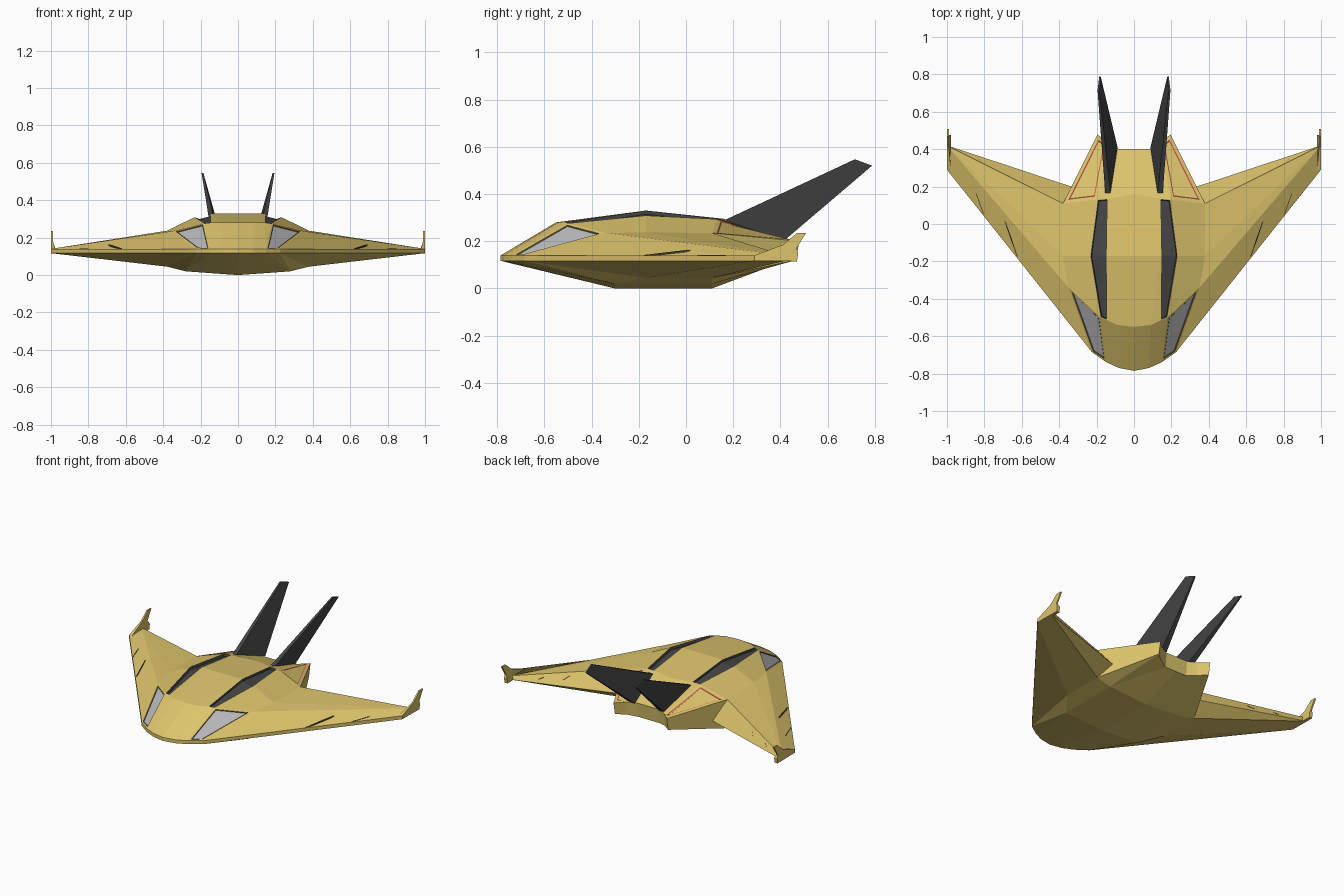
import bpy, bmesh
from mathutils import Vector
from mathutils.bvhtree import BVHTree

if "Cube" in bpy.data.objects:
    bpy.data.objects.remove(bpy.data.objects["Cube"])


def material(name, rgb):
    m = bpy.data.materials.new(name)
    m.diffuse_color = (*rgb, 1)
    m.use_nodes = True
    m.node_tree.nodes["Principled BSDF"].inputs["Base Color"].default_value = m.diffuse_color
    return m


gold = material("gold_paint", (0.72, 0.55, 0.15))
dark = material("dark_grey", (0.06, 0.06, 0.06))
red = material("red_trim", (0.65, 0.12, 0.08))
glass = material("window_grey", (0.5, 0.5, 0.52))
seam = material("seam_brown", (0.1, 0.08, 0.03))


def finish(bm, name, mats):
    me = bpy.data.meshes.new(name)
    bm.to_mesh(me)
    for m in mats:
        me.materials.append(m)
    ob = bpy.data.objects.new(name, me)
    bpy.context.collection.objects.link(ob)
    return ob


# Right half of the hull: named corner points
upper = {
    "P0": (0, -.785, .14), "P1": (.08, -.77, .14), "P2": (.15, -.738, .14), "P3": (.225, -.685, .14),
    "Wf": (1, .29, .14), "Wt": (1, .42, .14),
    "Q0": (0, -.55, .28), "Q1": (.09, -.54, .28), "Q2": (.143, -.515, .28), "R": (.18, -.5, .275),
    "A0": (0, -.17, .33), "A": (.145, -.17, .33), "B": (.235, -.17, .308),
    "S0": (.35, -.34, .235), "S": (.38, -.17, .237), "S1": (.38, .11, .235),
    "E0": (0, .16, .295), "E1": (.14, .135, .297), "E2": (.195, .13, .293),
    "D0": (0, .4, .2), "D1": (.08, .4, .2), "N2": (.14, .43, .2), "N1": (.195, .48, .2),
}
lower = {
    "T": (.335, .2, .115), "K1": (0, -.3, 0), "K2": (0, .11, 0),
    "B1": (.28, -.3, .02), "B2": (.28, .11, .02), "C1": (.38, -.17, .045), "C2": (.38, .11, .045),
    "d0": (0, .39, .105), "d1": (.08, .39, .105), "n2": (.14, .42, .115), "n1": (.195, .465, .12),
}
pts = {**upper, **lower}
for k in ("P0", "P1", "P2", "P3", "Wf", "Wt"):          # lower edge of the rim
    pts[k.lower()] = (*upper[k][:2], .117)

# Faces by part of the hull
faces = {
    "nose": "P0 P1 Q1 Q0;P1 P2 Q2 Q1;P2 R Q2",
    "roof": "Q0 Q1 A A0;Q1 Q2 A;A0 A E1 E0;R S0 S B;B S S1 E2",
    "wing": "P3 Wf Wt S0;S0 Wt S;S Wt S1;S1 Wt wt T",
    "tail": "E0 E1 D1 D0;E1 E2 N2 D1;S1 T n1 N1;T C2 n1;D0 D1 d1 d0;D1 N2 n2 d1;N2 N1 n1 n2",
    "rim": "p0 p1 P1 P0;p1 p2 P2 P1;p2 p3 P3 P2;p3 wf Wf P3;wf wt Wt Wf",
    "under_nose": "p0 p1 K1;p1 p2 B1 K1;p2 p3 B1;p3 C1 B1",
    "under_wing": "p3 wf C1;C1 wf wt C2;C2 wt T",
    "belly": "K1 B1 B2 K2;B1 C1 C2 B2;K2 B2 d1 d0;B2 C2 n1;B2 n1 n2 d1",
    "strip": "Q2 R B A;A B E2 E1",
    "window": "P2 P3 S0 R",
    "engine": "E2 S1 N1 N2",
}

bm = bmesh.new()
panels = {}
for side in (1, -1):
    vs = {k: bm.verts.new((x * side, y, z)) for k, (x, y, z) in pts.items()}
    for part, text in faces.items():
        panels[part, side] = [bm.faces.new([vs[n] for n in names.split()]) for names in text.split(";")]
bmesh.ops.remove_doubles(bm, verts=[v for v in bm.verts if abs(v.co.x) < 1e-5], dist=1e-5)
bmesh.ops.recalc_face_normals(bm, faces=bm.faces)
surface = BVHTree.FromBMesh(bm)


def inset(region, width, depth, rim, inner):
    r = bmesh.ops.inset_region(bm, faces=region, thickness=width, depth=depth, use_even_offset=True)
    for f in r["faces"]:
        f.material_index = rim
    for f in region:
        f.material_index = inner


# Recessed roof strips, windows and red-edged engine panels
for side in (1, -1):
    inset(panels["strip", side], .004, 0, 0, 1)
    inset(panels["strip", side], .002, -.015, 1, 1)
    inset(panels["window", side], .010, 0, 0, 3)
    inset(panels["window", side], .004, -.004, 4, 3)
    inset(panels["engine", side], .018, 0, 0, 0)
    inset(panels["engine", side], .006, -.004, 2, 0)
finish(bm, "hull", [gold, dark, red, glass, seam])


def prism(name, a, b, mat):
    """Solid between two matching loops, built on both sides."""
    for side, label in ((1, "right"), (-1, "left")):
        b2 = bmesh.new()
        la, lb = [[b2.verts.new((x * side, y, z)) for x, y, z in loop] for loop in (a, b)]
        b2.faces.new(la)
        b2.faces.new(lb[::-1])
        n = len(la)
        for i in range(n):
            b2.faces.new((la[i], lb[i], lb[(i + 1) % n], la[(i + 1) % n]))
        bmesh.ops.recalc_face_normals(b2, faces=b2.faces)
        finish(b2, f"{name}_{label}", [mat])


# Swept tail fins, thick at the root and thin at the tip
fin = [(.14, .165, .29), (.19, .715, .547), (.182, .788, .52), (.108, .41, .198)]
half = (.014, .005, .004, .02)
prism("tail_fin", [(x - h, y, z) for (x, y, z), h in zip(fin, half)],
      [(x + h, y, z) for (x, y, z), h in zip(fin, half)], dark)

# Upturned wing tips
tip = [(.29, .117), (.47, .115), (.475, .15), (.468, .17), (.508, .235), (.47, .235), (.41, .185), (.29, .14)]
prism("wing_tip", [(1, y, z) for y, z in tip],
      [(.99 if z > .16 else .978, y, z) for y, z in tip], gold)


# Narrow seams across the wing edges, laid on the hull surface
def wing_seam(name, x0, y0, x1, y1, w):
    base = []
    for x, y in ((x0, y0), (x0 + w, y0 + w), (x1 + w, y1 + w), (x1, y1)):
        hit = surface.ray_cast(Vector((x, y, 1)), Vector((0, 0, -1)))[0]
        base.append((x, y, hit.z if hit else .14))
    prism(name, [(x, y, z - .004) for x, y, z in base], [(x, y, z + .002) for x, y, z in base], seam)


wing_seam("front_seam_inner", .62, -.178, .685, .01, .009)
wing_seam("front_seam_outer", .80, .048, .84, .16, .008)
wing_seam("rear_seam_inner", .665, .262, .69, .288, .006)
wing_seam("rear_seam_outer", .81, .33, .83, .345, .006)
